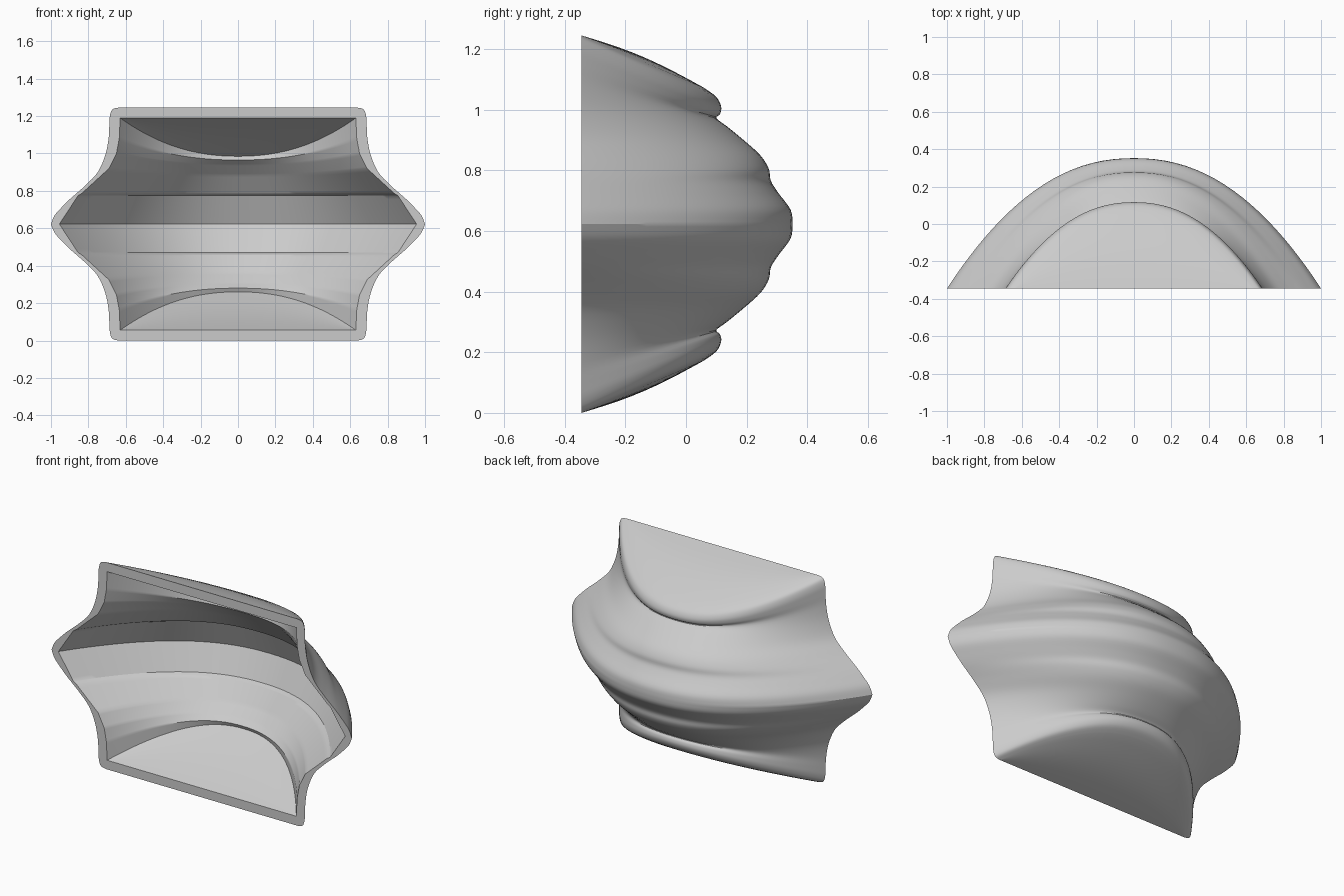
import bpy, bmesh, math
from mathutils import Vector

old = bpy.data.objects.get("Cube")
if old:
    bpy.data.objects.remove(old, do_unlink=True)

FRONT = -0.345    # plane of the open rim
MID = 0.6225      # height of the symmetry plane
COLS, CAP_ROWS = 28, 10

# Each level: rim x, rim z, centre y, centre z
OUTER = [
    (0.64, 1.245, 0.06, 1.072), (0.672, 1.235, 0.10, 1.042),
    (0.685, 1.20, 0.116, 1.01), (0.688, 1.15, 0.112, 0.985),
    (0.692, 1.08, 0.10, 0.972), (0.71, 0.99, 0.135, 0.945),
    (0.75, 0.90, 0.19, 0.90), (0.81, 0.835, 0.245, 0.85),
    (0.86, 0.79, 0.273, 0.805), (0.90, 0.755, 0.28, 0.765),
    (0.94, 0.715, 0.305, 0.725), (0.98, 0.67, 0.345, 0.67),
    (1.0, MID, 0.352, MID)]
INNER = [
    (0.63, 1.19, 0.055, 0.985), (0.635, 1.08, 0.045, 0.965),
    (0.65, 1.0, 0.075, 0.94), (0.69, 0.92, 0.13, 0.885),
    (0.835, 0.787, 0.205, 0.785), (0.855, 0.775, 0.23, 0.775),
    (0.955, MID, 0.297, MID)]


def resample(levels, steps, smooth):
    """Subdivide the levels, with a smooth spline or straight segments."""
    pts = [Vector(p) for p in levels]
    last = len(pts) - 1
    result = []
    for i in range(last):
        p, q = pts[i], pts[i + 1]
        a, b = pts[max(i - 1, 0)], pts[min(i + 2, last)]
        for k in range(steps):
            t = k / steps
            if smooth:
                m, n = (q - a) / 2, (b - p) / 2
                result.append(p + m * t + (3 * (q - p) - 2 * m - n) * t ** 2
                              + (2 * (p - q) + m + n) * t ** 3)
            else:
                result.append(p.lerp(q, t))
    return result + [pts[-1]]


def arc(level):
    """Bowed row from the centre of the back to the rim."""
    xr, zr, ym, zm = level
    row = []
    for k in range(COLS + 1):
        u = math.sin(math.pi / 2 * k / COLS) if k else 0
        s = 1 - u ** 2.2 if k < COLS else 0
        row.append(Vector((xr * u, FRONT + (ym - FRONT) * s, zr + (zm - zr) * s)))
    return row


def surface(bm, levels, bulge):
    """Quarter skin: end cap, then bowed wall. Returns its rim vertices."""
    lip = arc(levels[0])
    rows = []
    for r in range(CAP_ROWS):
        t = r / CAP_ROWS
        row = []
        for p in lip:
            edge = Vector((p.x, FRONT, levels[0][1]))
            q = edge.lerp(p, t)
            q.z += bulge * math.sin(math.pi * t) * (p.y - FRONT)
            row.append(q)
        rows.append(row)
    rows += [arc(l) for l in levels]
    grid = [[bm.verts.new(p) for p in row] for row in rows]
    for a, b in zip(grid, grid[1:]):
        for k in range(COLS):
            bm.faces.new((a[k], a[k + 1], b[k + 1], b[k]))
    return grid[0] + [row[-1] for row in grid[CAP_ROWS + 1:]]


bm = bmesh.new()
outer_rim = surface(bm, resample(OUTER, 4, True), 0.04)
inner_rim = surface(bm, resample(INNER, 8, False), 0.03)

# Flat front rim between the two skins
for i in range(len(outer_rim) - 1):
    bm.faces.new((outer_rim[i], outer_rim[i + 1], inner_rim[i + 1], inner_rim[i]))
bmesh.ops.remove_doubles(bm, verts=bm.verts[:], dist=1e-5)

# Mirror the quarter sideways, then top to bottom
for axis, centre in ((0, 0), (2, MID)):
    copy = bmesh.ops.duplicate(bm, geom=bm.verts[:] + bm.edges[:] + bm.faces[:])
    for v in copy["geom"]:
        if isinstance(v, bmesh.types.BMVert):
            v.co[axis] = 2 * centre - v.co[axis]
    bmesh.ops.remove_doubles(bm, verts=bm.verts[:], dist=1e-5)
bmesh.ops.recalc_face_normals(bm, faces=bm.faces[:])

mesh = bpy.data.meshes.new("curved_shell")
bm.to_mesh(mesh)
bm.free()
shell = bpy.data.objects.new("curved_shell", mesh)
bpy.context.collection.objects.link(shell)

# Plain grey material
grey = bpy.data.materials.new("light_grey")
grey.use_nodes = True
color = (0.6, 0.6, 0.6, 1)
grey.diffuse_color = color
grey.node_tree.nodes["Principled BSDF"].inputs["Base Color"].default_value = color
mesh.materials.append(grey)

bpy.ops.object.select_all(action="DESELECT")
shell.select_set(True)
bpy.context.view_layer.objects.active = shell
bpy.ops.object.shade_smooth_by_angle(angle=math.radians(28))
